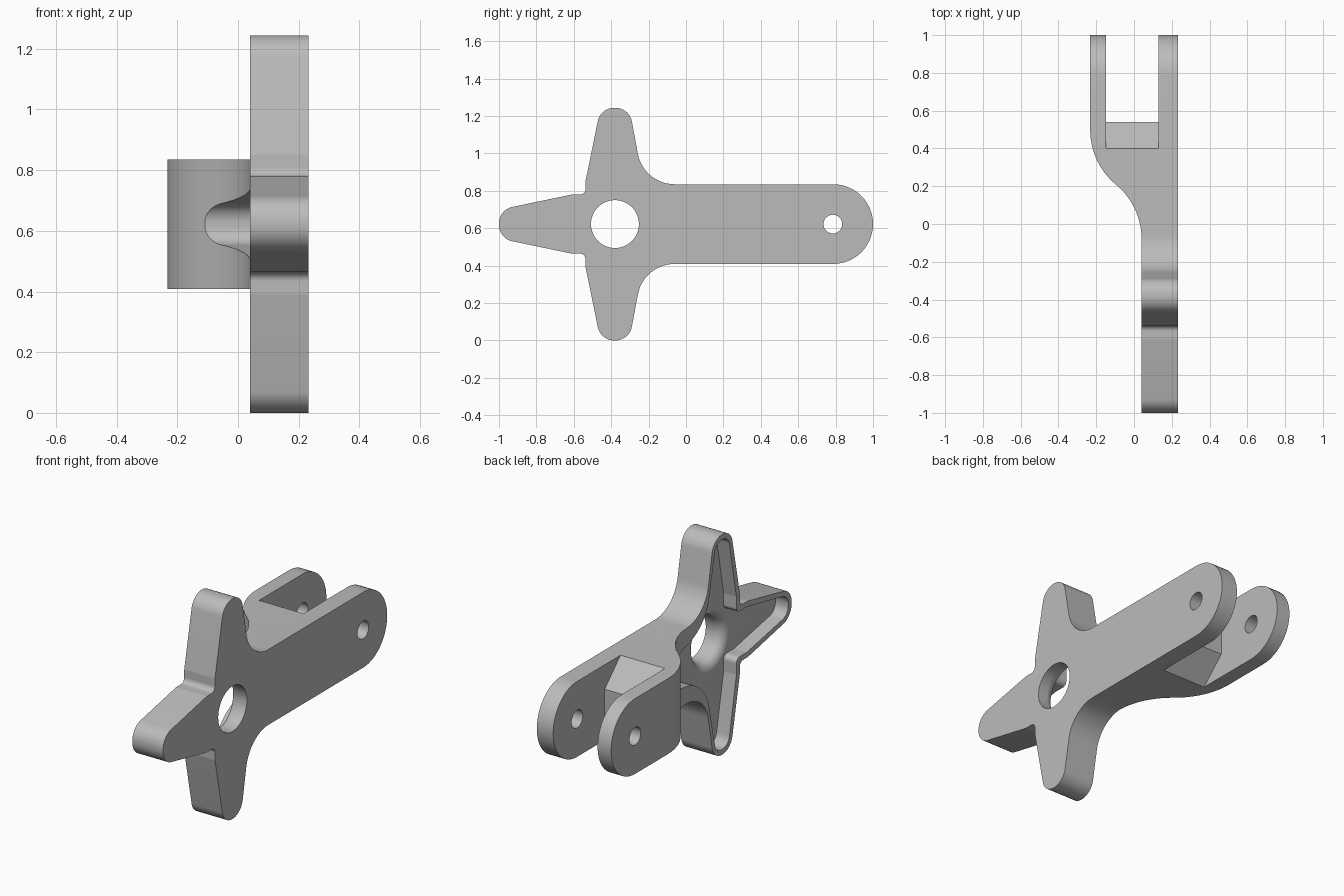
import bpy, bmesh, math
from mathutils import Vector, Matrix

cube = bpy.data.objects.get("Cube")
if cube:
    bpy.data.objects.remove(cube, do_unlink=True)

HUB_Y, HUB_Z = -0.38, 0.622          # centre of the cross-shaped head
SIDE = 0.232                         # half width of the fork

grey = bpy.data.materials.new("plain grey")
grey.use_nodes = True
grey.diffuse_color = (0.5, 0.5, 0.5, 1)
grey.node_tree.nodes["Principled BSDF"].inputs["Base Color"].default_value = (0.5, 0.5, 0.5, 1)


def rounded(corners, steps=14):
    """Closed outline whose corners (u, v, radius) become arcs."""
    pts = []
    for i, (u, v, r) in enumerate(corners):
        p = Vector((u, v))
        a = (Vector(corners[i - 1][:2]) - p).normalized()
        b = (Vector(corners[(i + 1) % len(corners)][:2]) - p).normalized()
        half = a.angle(b) / 2
        centre = p + (a + b).normalized() * (r / math.sin(half))
        start = p + a * (r / math.tan(half)) - centre
        end = p + b * (r / math.tan(half)) - centre
        sweep = start.angle_signed(end)
        for k in range(steps + 1):
            pts.append(centre + Matrix.Rotation(-sweep * k / steps, 2) @ start)
    return pts


def mirrored(upper):
    return upper + [(u, -v, r) for u, v, r in reversed(upper)]


def on_hub(pts):
    return [(p[0] + HUB_Y, p[1] + HUB_Z) for p in pts]


def finish(name, bm):
    bmesh.ops.remove_doubles(bm, verts=bm.verts, dist=0.0005)
    bmesh.ops.recalc_face_normals(bm, faces=bm.faces)
    mesh = bpy.data.meshes.new(name)
    bm.to_mesh(mesh)
    bm.free()
    mesh.materials.append(grey)
    obj = bpy.data.objects.new(name, mesh)
    bpy.context.collection.objects.link(obj)
    return obj


def prism(name, pts, lo, hi, axis="x"):
    """Extrude an outline along x (points are y, z) or z (points are x, y)."""
    bm = bmesh.new()
    rings = []
    for h in (lo, hi):
        rings.append([bm.verts.new((h, a, b) if axis == "x" else (a, b, h)) for a, b in pts])
    n = len(pts)
    bm.faces.new(rings[0])
    bm.faces.new(rings[1])
    for i in range(n):
        j = (i + 1) % n
        bm.faces.new((rings[0][i], rings[0][j], rings[1][j], rings[1][i]))
    return finish(name, bm)


def turned(name, profile, y, z, sides=64):
    """Solid of revolution about an x-parallel axis; profile is (x, radius)."""
    bm = bmesh.new()
    rings = [[bm.verts.new((x, y + r * math.cos(math.tau * k / sides),
                            z + r * math.sin(math.tau * k / sides))) for k in range(sides)]
             for x, r in profile]
    for low, high in zip(rings, rings[1:]):
        for k in range(sides):
            j = (k + 1) % sides
            bm.faces.new((low[k], low[j], high[j], high[k]))
    bm.faces.new(rings[0])
    bm.faces.new(rings[-1])
    return finish(name, bm)


# Full side outline: long arm with a round end and a three-pointed head
outline = mirrored([
    (1.38, 0.213, 0.2129), (0.153, 0.213, 0.2),
    (0.077, 0.622, 0.09), (-0.077, 0.622, 0.09),
    (-0.157, 0.23, 0.05), (-0.157, 0.158, 0.03), (-0.23, 0.158, 0.05),
    (-0.62, 0.077, 0.09)])
bracket = prism("fork_bracket", on_hub(rounded(outline)), -SIDE, SIDE)

# S-shaped shoulder that narrows the fork down to the head plate
PLATE_X, BEND_START, BEND_R = 0.04, -0.08, 0.375
bend = math.acos(1 - (PLATE_X + SIDE) / 2 / BEND_R)
bend_end = BEND_START + 2 * BEND_R * math.sin(bend)
steps = 16
angles = [bend * k / steps for k in range(steps + 1)]
first = [(PLATE_X - BEND_R * (1 - math.cos(a)), BEND_START + BEND_R * math.sin(a)) for a in angles]
second = [(-SIDE + BEND_R * (1 - math.cos(a)), bend_end - BEND_R * math.sin(a))
          for a in reversed(angles[:-1])]
shoulder = prism("shoulder_cutter",
                 [(PLATE_X, -1.2)] + first + second + [(-0.4, bend_end), (-0.4, -1.2)],
                 -0.2, 1.5, "z")

# Fork slot with a bevelled inner end
slot = prism("slot_cutter",
             [(y, HUB_Z + z) for y, z in ((0.54, 0.075), (0.33, 0.28), (1.2, 0.28),
                                          (1.2, -0.28), (0.33, -0.28), (0.54, -0.075))],
             -0.148, 0.13)

# Four-armed pocket in the back of the head, leaving a thin rim
FLOOR = 0.12
pocket_outline = mirrored([
    (0.6, 0.058, 0.062), (0.15, 0.15, 0.25),
    (0.055, 0.592, 0.062), (-0.055, 0.592, 0.062),
    (-0.127, 0.22, 0.05), (-0.127, 0.128, 0.03), (-0.22, 0.128, 0.05),
    (-0.59, 0.055, 0.062)])
pocket = prism("pocket_cutter", on_hub(rounded(pocket_outline)), -0.4, FLOOR)

# Hub bore with a rounded inner lip, and the pin hole through the fork
BORE, LIP = 0.128, 0.055
lip = [(FLOOR + LIP - LIP * math.sin(t), BORE + LIP - LIP * math.cos(t))
       for t in (math.pi / 2 * k / 10 for k in range(11))]
hub_bore = turned("hub_bore_cutter", [(0.4, BORE)] + lip + [(0.08, BORE + LIP)], HUB_Y, HUB_Z)
pin_hole = turned("pin_hole_cutter", [(-0.4, 0.05), (0.4, 0.05)], 0.785, HUB_Z, 40)

# Cut everything and bake the result
cutters = [shoulder, slot, pocket, hub_bore, pin_hole]
for cutter in cutters:
    cutter.hide_render = True
    mod = bracket.modifiers.new(cutter.name, "BOOLEAN")
    mod.operation = "DIFFERENCE"
    mod.solver = "EXACT"
    mod.object = cutter
bpy.context.view_layer.update()
graph = bpy.context.evaluated_depsgraph_get()
baked = bpy.data.meshes.new_from_object(bracket.evaluated_get(graph))
bracket.modifiers.clear()
bracket.data = baked
for cutter in cutters:
    bpy.data.objects.remove(cutter, do_unlink=True)

bpy.ops.object.select_all(action="DESELECT")
bracket.select_set(True)
bpy.context.view_layer.objects.active = bracket
bpy.ops.object.shade_smooth_by_angle(angle=math.radians(30))
